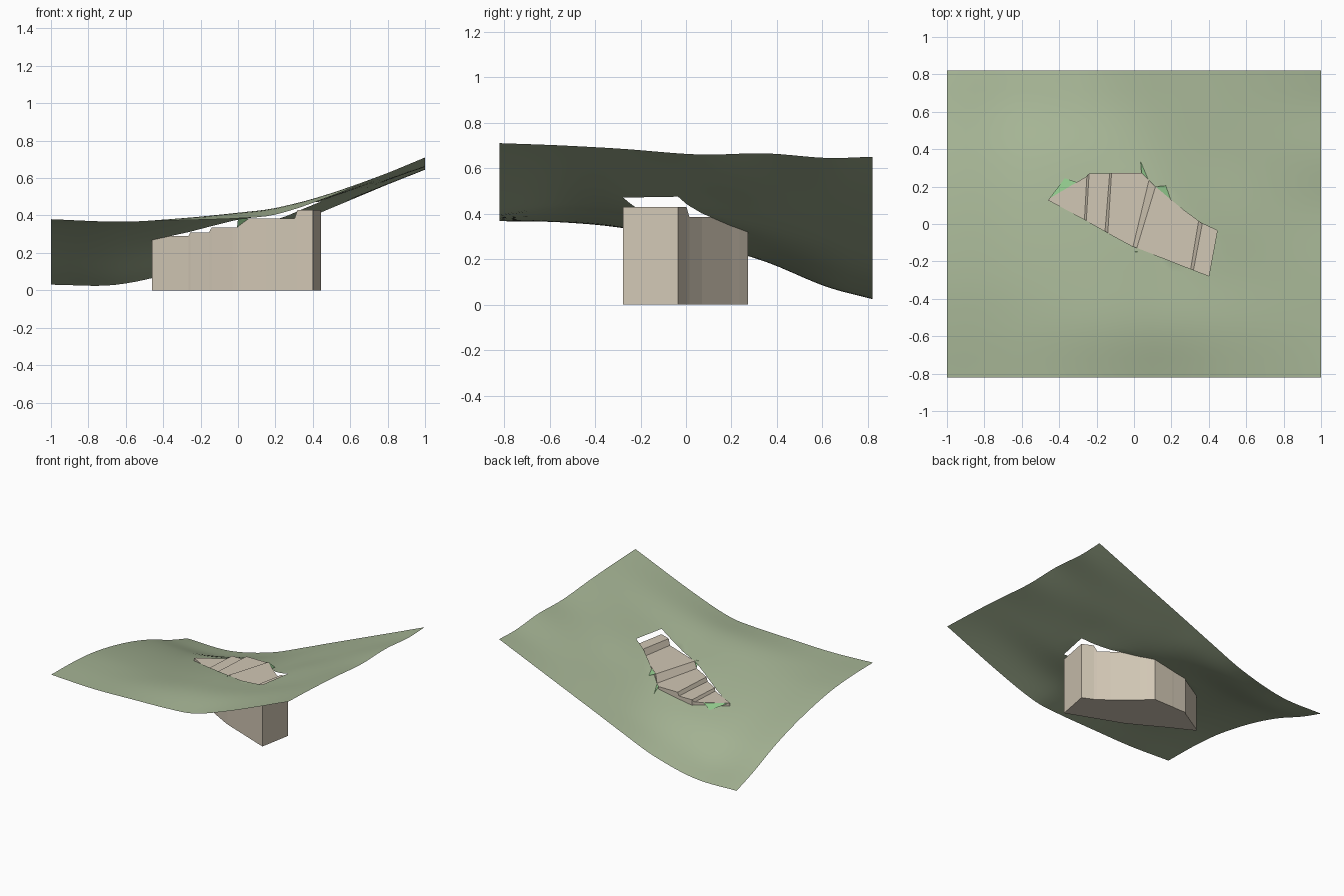
import bpy, bmesh
from mathutils import Vector
from mathutils.geometry import delaunay_2d_cdt

if "Cube" in bpy.data.objects:
    bpy.data.objects.remove(bpy.data.objects["Cube"])


def paint(obj, name, color):
    mat = bpy.data.materials.new(name)
    mat.diffuse_color = (*color, 1)
    mat.use_nodes = True
    mat.node_tree.nodes["Principled BSDF"].inputs["Base Color"].default_value = mat.diffuse_color
    obj.data.materials.append(mat)


def make(name, verts, faces, color):
    me = bpy.data.meshes.new(name)
    me.from_pydata(verts, [], faces)
    bm = bmesh.new()
    bm.from_mesh(me)
    bmesh.ops.recalc_face_normals(bm, faces=bm.faces)
    bm.to_mesh(me)
    bm.free()
    obj = bpy.data.objects.new(name, me)
    bpy.context.collection.objects.link(obj)
    paint(obj, name + "_color", color)
    return obj


# Hillside heights: rows run front to back, columns left to right
XS = [-1, -.65, -.3, 0, .2, .5, 1]
YS = [-.82, -.55, -.28, .06, .35, .62, .82]
HS = [[.38, .367, .375, .385, .405, .505, .71],
      [.375, .362, .385, .415, .44, .52, .70],
      [.352, .337, .355, .395, .42, .502, .685],
      [.285, .272, .30, .352, .38, .49, .66],
      [.20, .19, .24, .295, .352, .465, .665],
      [.095, .08, .155, .25, .33, .45, .645],
      [.03, .03, .11, .23, .315, .44, .65]]


def spline(ts, vs, t):
    """Smooth curve through the points (cubic Hermite)."""
    n = len(ts)
    i = 0
    while i < n - 2 and t > ts[i + 1]:
        i += 1

    def slope(k):
        a, b = max(k - 1, 0), min(k + 1, n - 1)
        return (vs[b] - vs[a]) / (ts[b] - ts[a])
    h = ts[i + 1] - ts[i]
    u = (t - ts[i]) / h
    return ((2*u**3 - 3*u**2 + 1) * vs[i] + (u**3 - 2*u*u + u) * h * slope(i)
            + (3*u*u - 2*u**3) * vs[i + 1] + (u**3 - u*u) * h * slope(i + 1))


def height(x, y):
    return spline(YS, [spline(XS, row, x) for row in HS], y)


def inside(x, y, poly):
    hit = False
    for (ax, ay), (bx, by) in zip(poly, poly[1:] + poly[:1]):
        if (ay > y) != (by > y) and x < ax + (y - ay) * (bx - ax) / (by - ay):
            hit = not hit
    return hit


# Stepped block sections: front point, back point, top height
SECTIONS = [((-.46, .127), (-.45, .138), .29),
            ((-.265, .025), (-.252, .255), .29),
            ((-.255, .018), (-.24, .27), .31),
            ((-.155, -.038), (-.13, .271), .31),
            ((-.14, -.047), (-.12, .272), .337),
            ((-.03, -.107), (.04, .273), .337),
            ((-.005, -.12), (.08, .235), .337),
            ((.015, -.128), (.115, .20), .385),
            ((.15, -.18), (.27, .07), .385),
            ((.303, -.24), (.345, .015), .385),
            ((.318, -.246), (.365, .002), .43),
            ((.40, -.277), (.445, -.035), .43)]

verts, faces = [], []
for f, b, z in SECTIONS:
    verts += [(*f, z), (*b, z), (*b, 0), (*f, 0)]
for s in range(len(SECTIONS) - 1):
    for k in range(4):
        j = (k + 1) % 4
        faces.append((4*s + k, 4*s + j, 4*s + 4 + j, 4*s + 4 + k))
end = 4 * (len(SECTIONS) - 1)
faces += [(0, 1, 2, 3), (end, end + 1, end + 2, end + 3)]
make("stepped_block", verts, faces, (.64, .57, .46))

# Hillside sheet with the block's outline cut out
outline = [s[0] for s in SECTIONS] + [s[1] for s in reversed(SECTIONS)]
NX, NY = 40, 32
pts = [Vector((-1 + 2*i/NX, -.82 + 1.64*j/NY))
       for j in range(NY + 1) for i in range(NX + 1)]
first = len(pts)
pts += [Vector(p) for p in outline]
n = len(outline)
edges = [(first + i, first + (i + 1) % n) for i in range(n)]
cv, _, cf, *_ = delaunay_2d_cdt(pts, edges, [], 0, 1e-5)
keep = []
for f in cf:
    c = sum((cv[i] for i in f), Vector((0, 0))) / len(f)
    if not inside(c.x, c.y, outline):
        keep.append(tuple(f))
hill = make("hillside", [(v.x, v.y, height(v.x, v.y)) for v in cv], keep, (.38, .46, .30))
if sum(p.normal.z for p in hill.data.polygons) < 0:
    hill.data.flip_normals()
for p in hill.data.polygons:
    p.use_smooth = True

# Small grass banks where the block rises above the hillside
banks = [[(-.455, .133, .29), (-.37, .245, None), (-.30, .222, .29)],
         [(.04, .273, .337), (.035, .335, None), (.075, .24, .337)],
         [(.115, .20, .385), (.17, .205, None), (.20, .12, .385)],
         [(-.005, -.12, .337), (.0, -.15, None), (.06, -.145, .385)]]
bv, bf = [], []
for tri in banks:
    bf.append(tuple(range(len(bv), len(bv) + 3)))
    bv += [(x, y, height(x, y) + .002 if z is None else z) for x, y, z in tri]
bank = make("grass_banks", bv, bf, (.27, .55, .25))
for p in bank.data.polygons:
    if p.normal.z < 0:
        p.flip()
